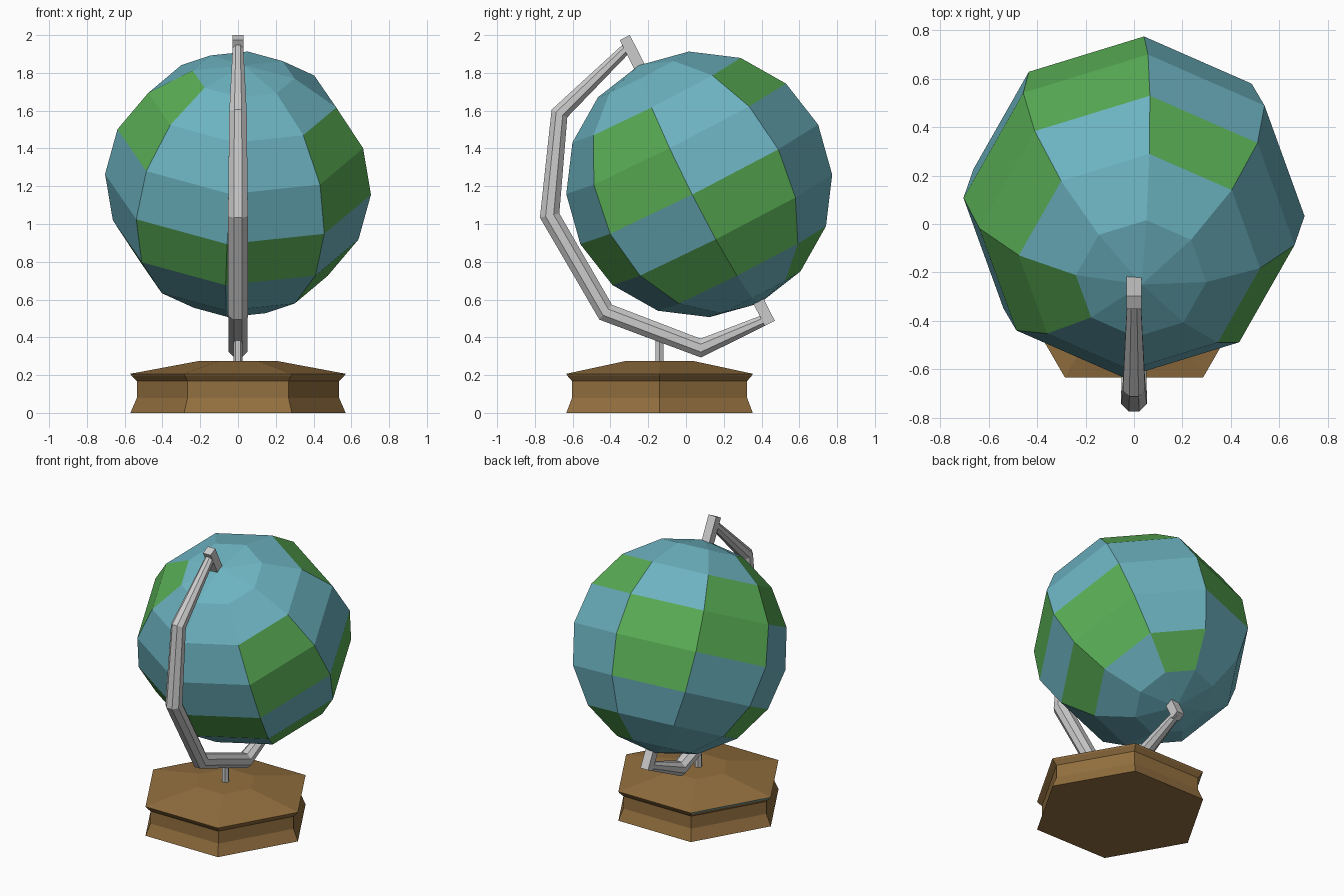
import bpy, bmesh, math
from mathutils import Vector, Matrix

if "Cube" in bpy.data.objects:
    bpy.data.objects.remove(bpy.data.objects["Cube"])


def material(name, rgb):
    m = bpy.data.materials.new(name)
    m.diffuse_color = (*rgb, 1)
    m.use_nodes = True
    m.node_tree.nodes["Principled BSDF"].inputs["Base Color"].default_value = m.diffuse_color
    return m


sea = material("sea_blue", (0.15, 0.45, 0.53))
land = material("land_green", (0.10, 0.42, 0.09))
wood = material("wood_brown", (0.29, 0.16, 0.05))


def finish(bm, name, mats=()):
    bmesh.ops.recalc_face_normals(bm, faces=bm.faces)
    mesh = bpy.data.meshes.new(name)
    bm.to_mesh(mesh)
    bm.free()
    for m in mats:
        mesh.materials.append(m)
    ob = bpy.data.objects.new(name, mesh)
    bpy.context.collection.objects.link(ob)
    return ob


def loft(bm, rings):
    """Join point rings into a closed tube with flat end caps."""
    loops = [[bm.verts.new(p) for p in ring] for ring in rings]
    n = len(loops[0])
    sides = [[bm.faces.new((a[i], a[(i + 1) % n], b[(i + 1) % n], b[i]))
              for i in range(n)] for a, b in zip(loops, loops[1:])]
    bm.faces.new(loops[0][::-1])
    bm.faces.new(loops[-1])
    return sides


# tilted frame shared by the globe and its pins
R = 0.707
centre = Vector((0, 0.07, 1.21))
tilt = math.radians(26.9)

# globe: 8 x 8 faceted sphere, land cells given as sector: rows from the top
cells = {0: (4, 5), 1: (2, 6), 2: (3, 4), 3: (2, 3),
         4: (1, 2, 5), 5: (4,), 6: (4,), 7: (2, 3, 5)}
bm = bmesh.new()
bmesh.ops.create_uvsphere(bm, u_segments=8, v_segments=8, radius=R)
for f in bm.faces:
    c = f.calc_center_median()
    sector = int(math.degrees(math.atan2(c.y, c.x)) % 360 // 45)
    row = int(math.degrees(math.acos(c.z / c.length)) // 22.5)
    f.material_index = int(row in cells[sector])
axis = Vector((0.045, -math.sin(tilt), math.cos(tilt))).normalized()
xa = (Vector((1, 0, 0)) - axis * axis.x).normalized()
ya = axis.cross(xa)
frame = Matrix((xa, ya, axis)).transposed().to_4x4()
spin = Matrix.Rotation(math.radians(-4.7), 4, 'Z')
bm.transform(Matrix.Translation(centre) @ frame @ spin)
finish(bm, "globe", (sea, land))

# pins at both poles
for name, t0, t1 in (("top_pin", 0.68, 0.871), ("bottom_pin", -0.825, -0.68)):
    bm = bmesh.new()
    bmesh.ops.create_cube(bm, size=1)
    bm.transform(Matrix.Translation(centre) @ Matrix.Rotation(tilt, 4, 'X')
                 @ Matrix.Translation((0, 0, (t0 + t1) / 2))
                 @ Matrix.Diagonal((0.06, 0.06, t1 - t0, 1)))
    finish(bm, name)

# arm: octagonal section swept around the globe, thinner at the ends (y, z, radius)
path = [(-0.305, 1.94, 0.03), (-0.67, 1.585, 0.05), (-0.722, 1.045, 0.057),
        (-0.425, 0.533, 0.056), (0.078, 0.343, 0.054), (0.435, 0.50, 0.03)]
pts = [Vector((0, y, z)) for y, z, r in path]
rings = []
for i, p in enumerate(pts):
    d = Vector()
    if i:
        d += (p - pts[i - 1]).normalized()
    if i < len(pts) - 1:
        d += (pts[i + 1] - p).normalized()
    n = d.normalized().cross(Vector((1, 0, 0)))
    r = path[i][2]
    angles = [math.radians(22.5 + 45 * k) for k in range(8)]
    rings.append([p + Vector((r * math.cos(a), 0, 0)) + n * r * math.sin(a) for a in angles])
bm = bmesh.new()
loft(bm, rings)
finish(bm, "arm")


def hexagon(r, z):
    return [(r * math.cos(k * math.pi / 3), -0.14 + r * math.sin(k * math.pi / 3), z)
            for k in range(6)]


# post between base and arm
bm = bmesh.new()
loft(bm, [hexagon(0.024, 0.26), hexagon(0.024, 0.43)])
finish(bm, "post")

# base: waisted hexagonal plinth with one blue strip under the lip
bm = bmesh.new()
profile = [(0.57, 0), (0.535, 0.08), (0.535, 0.168), (0.563, 0.196), (0.57, 0.207), (0.2, 0.276)]
sides = loft(bm, [hexagon(r, z) for r, z in profile])
sides[3][2].material_index = 1
finish(bm, "base", (wood, sea))
